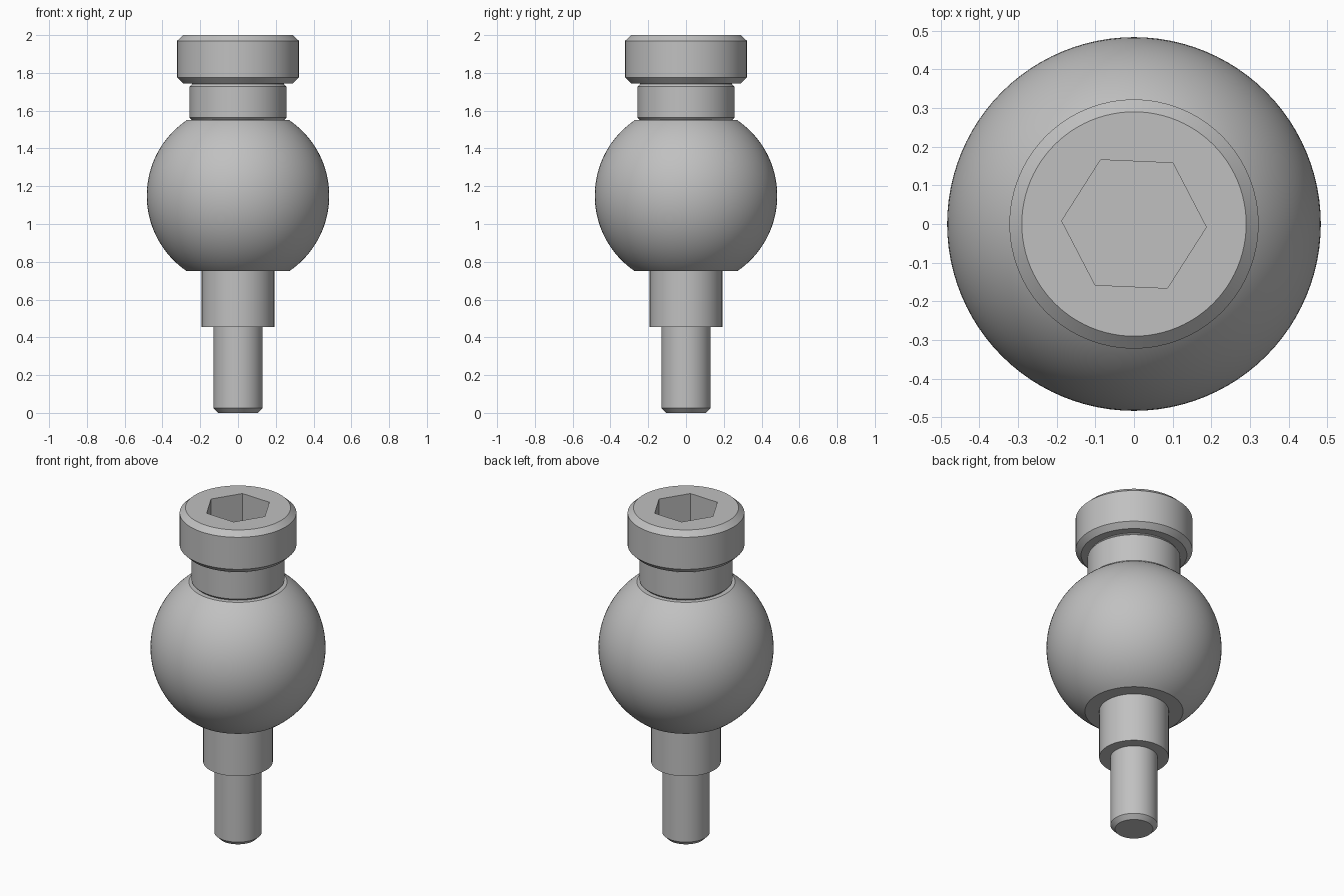
import bpy, bmesh, math

cube = bpy.data.objects.get("Cube")
if cube:
    bpy.data.objects.remove(cube)

SEGMENTS = 96

steel = bpy.data.materials.new("grey_steel")
steel.use_nodes = True
COLOUR = (0.53, 0.53, 0.53, 1)
steel.diffuse_color = COLOUR
steel.node_tree.nodes["Principled BSDF"].inputs["Base Color"].default_value = COLOUR


def lathe(name, profile, segments=SEGMENTS, turn=0.0):
    """Closed solid of revolution from (radius, height) points, bottom to top."""
    bm = bmesh.new()
    rings = []
    for r, z in profile:
        angles = [turn + math.tau * i / segments for i in range(segments)]
        rings.append([bm.verts.new((r * math.cos(a), r * math.sin(a), z)) for a in angles])
    for low, high in zip(rings, rings[1:]):
        for i in range(segments):
            j = (i + 1) % segments
            bm.faces.new((low[i], low[j], high[j], high[i]))
    bm.faces.new(rings[0][::-1])
    bm.faces.new(rings[-1])
    mesh = bpy.data.meshes.new(name)
    bm.to_mesh(mesh)
    bm.free()
    mesh.materials.append(steel)
    obj = bpy.data.objects.new(name, mesh)
    bpy.context.collection.objects.link(obj)
    return obj


def smooth(obj):
    bpy.ops.object.select_all(action="DESELECT")
    obj.select_set(True)
    bpy.context.view_layer.objects.active = obj
    bpy.ops.object.shade_smooth_by_angle(angle=math.radians(25))


# Lower pin with chamfered tip, and the wider shank, each seated in the part above
pin = lathe("lower_pin", [(0.105, 0), (0.13, 0.025), (0.13, 0.48)])
shank = lathe("shank", [(0.192, 0.455), (0.192, 0.78)])

# Ball truncated flat at both ends
BALL_R, BALL_Z, HALF = 0.483, 1.15, 0.40
limit = math.asin(HALF / BALL_R)
STEPS = 40
arc = [limit * (2 * i / STEPS - 1) for i in range(STEPS + 1)]
ball = lathe("ball", [(BALL_R * math.cos(a), BALL_Z + BALL_R * math.sin(a)) for a in arc])

# Collar with chamfered rims and a short neck up into the head
collar = lathe("collar", [(0.243, 1.53), (0.243, 1.55), (0.256, 1.563), (0.256, 1.727),
                          (0.243, 1.74), (0.243, 1.76)])

# Head with chamfered rims and a hexagonal socket
head = lathe("head", [(0.292, 1.745), (0.322, 1.775), (0.322, 1.97), (0.29, 2.0)])
cutter = lathe("socket_cutter", [(0.187, 1.8), (0.187, 2.1)], 6, math.radians(-2.5))
cut = head.modifiers.new("hex_socket", "BOOLEAN")
cut.operation = "DIFFERENCE"
cut.solver = "EXACT"
cut.object = cutter
bpy.context.view_layer.objects.active = head
bpy.ops.object.modifier_apply(modifier=cut.name)
bpy.data.objects.remove(cutter)

for part in (pin, shank, ball, collar, head):
    smooth(part)
